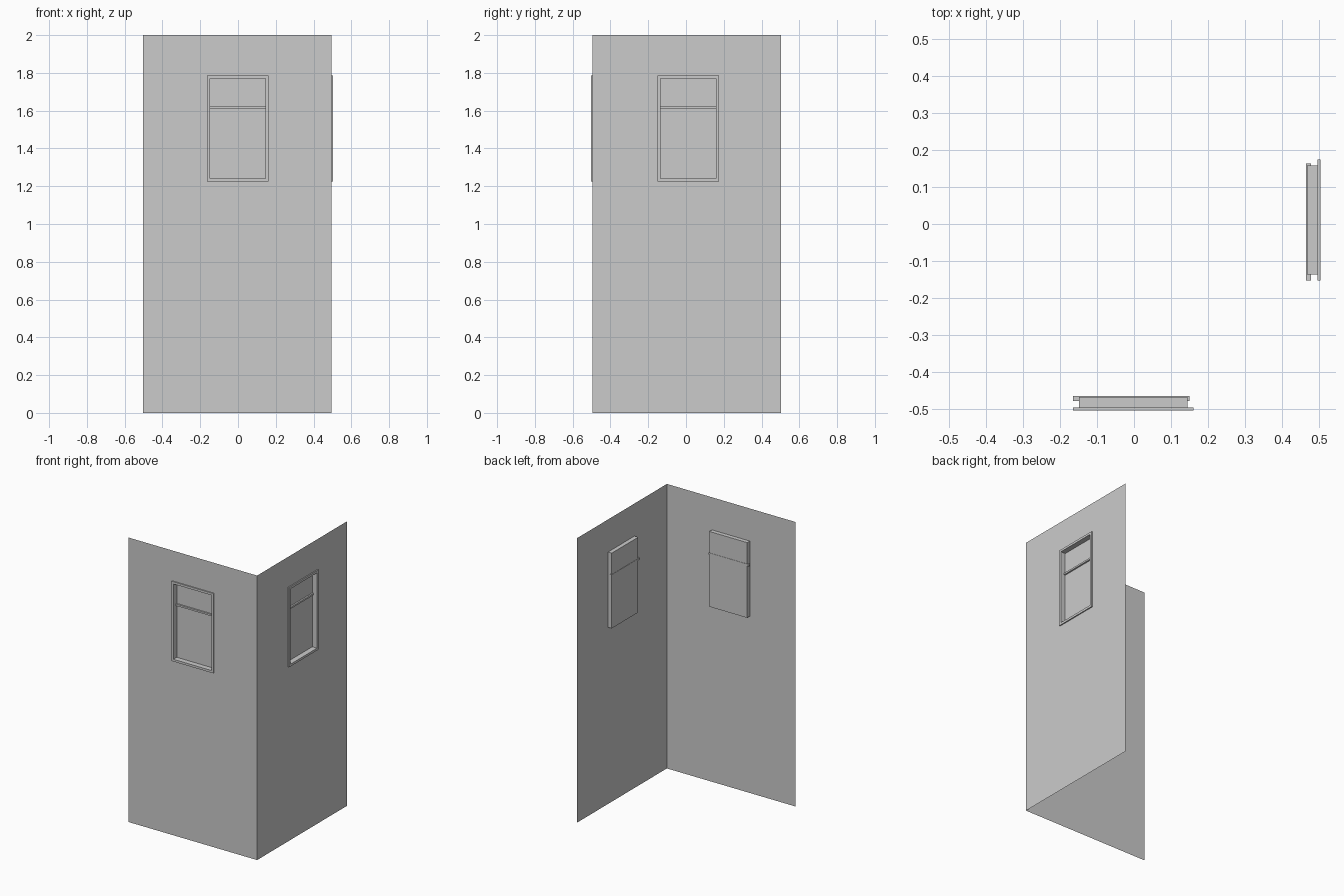
import bpy
import bmesh
import math
from mathutils import Matrix

cube = bpy.data.objects.get("Cube")
if cube:
    bpy.data.objects.remove(cube, do_unlink=True)

grey = bpy.data.materials.new("plain_grey")
grey.use_nodes = True
colour = (0.6, 0.6, 0.6, 1)
grey.diffuse_color = colour
grey.node_tree.nodes["Principled BSDF"].inputs["Base Color"].default_value = colour

# Depths measured on the front wall, and heights shared by both windows
FACE, WALL, PANE = -0.504, -0.496, -0.467
SILL, HEAD = 1.242, 1.771
TRIM, HALF = 0.016, 0.147


def rect(bm, x0, x1, z0, z1, y):
    """Corner loop of an upright rectangle."""
    return [bm.verts.new((x, y, z)) for x, z in ((x0, z0), (x1, z0), (x1, z1), (x0, z1))]


def bridge(bm, a, b):
    """Join two four-cornered loops with quads."""
    for i in range(4):
        j = (i + 1) % 4
        bm.faces.new((a[i], a[j], b[j], b[i]))


def finish(bm, name, turn):
    mesh = bpy.data.meshes.new(name)
    bm.transform(Matrix.Rotation(turn, 4, "Z"))
    bm.to_mesh(mesh)
    bm.free()
    mesh.materials.append(grey)
    obj = bpy.data.objects.new(name, mesh)
    bpy.context.collection.objects.link(obj)


def build_side(name, x0, x1, mid, turn):
    left, right = mid - HALF, mid + HALF
    opening = (left, right, SILL, HEAD)
    outline = (left - TRIM, right + TRIM, SILL - TRIM, HEAD + TRIM)

    # Thin wall sheet with a window opening
    bm = bmesh.new()
    bridge(bm, rect(bm, x0, x1, 0, 2, WALL), rect(bm, *opening, WALL))
    finish(bm, name + "_wall", turn)

    # Raised frame, reveal and recessed pane
    bm = bmesh.new()
    inner = rect(bm, *opening, FACE)
    outer = rect(bm, *outline, FACE)
    back = rect(bm, *opening, PANE)
    bridge(bm, rect(bm, *outline, WALL), outer)
    bridge(bm, outer, inner)
    bridge(bm, inner, back)
    bm.faces.new(back)
    finish(bm, name + "_window_frame", turn)

    # Crossbar in front of the pane
    bm = bmesh.new()
    span = (left - TRIM, right + 0.005, 1.609, 1.621)
    near, far = rect(bm, *span, -0.478), rect(bm, *span, -0.465)
    bridge(bm, far, near)
    bm.faces.new(near)
    bm.faces.new(far[::-1])
    finish(bm, name + "_window_crossbar", turn)


build_side("front", -0.504, 0.496, -0.002, 0)
build_side("side", -0.496, 0.504, 0.011, math.pi / 2)
